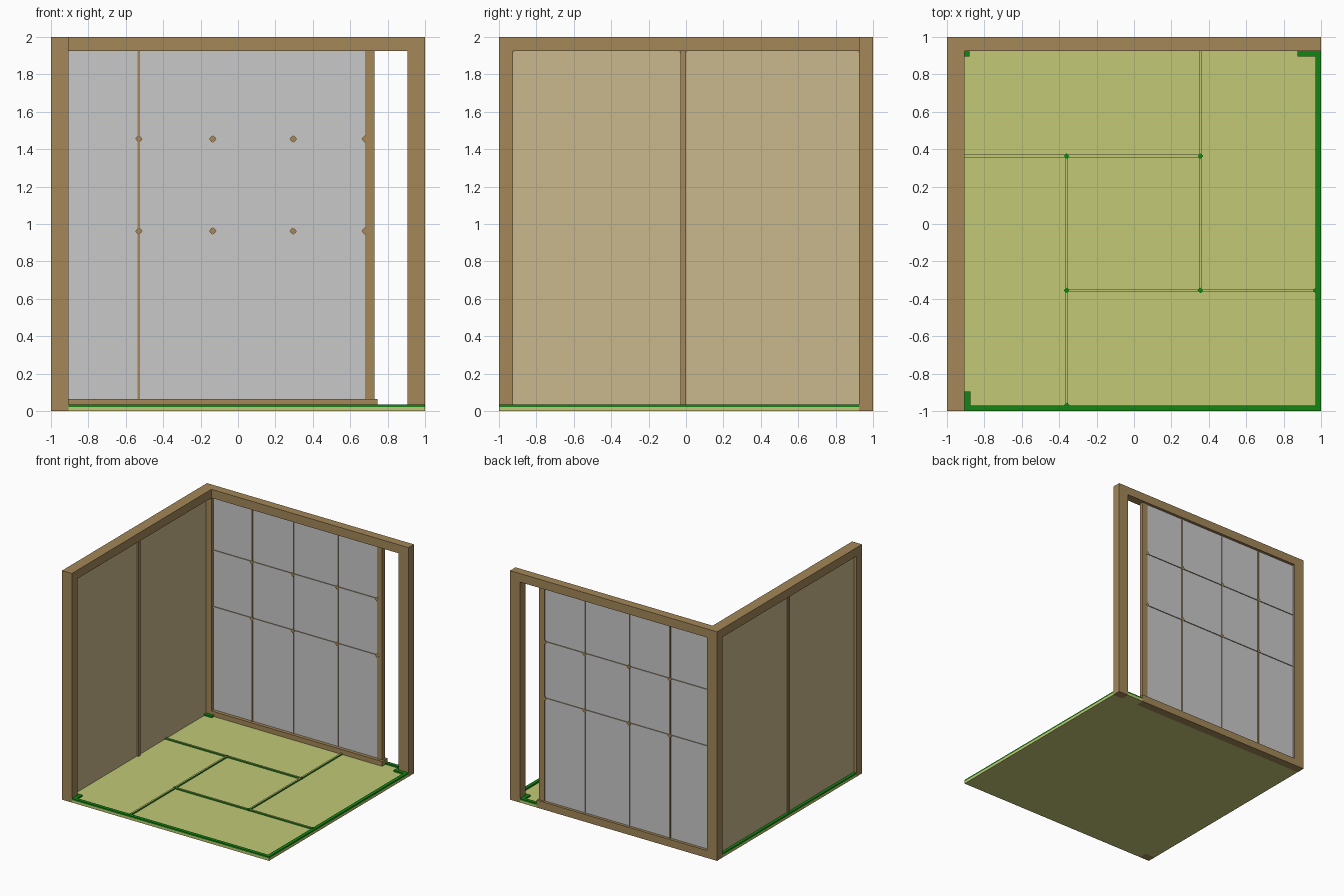
import bpy, bmesh
from mathutils import Vector

if "Cube" in bpy.data.objects:
    bpy.data.objects.remove(bpy.data.objects["Cube"])


def mat(name, rgb):
    m = bpy.data.materials.new(name)
    m.diffuse_color = (*rgb, 1)
    m.use_nodes = True
    m.node_tree.nodes["Principled BSDF"].inputs["Base Color"].default_value = m.diffuse_color
    return m


WOOD = mat("brown wood", (0.366, 0.242, 0.098))
FUSUMA = mat("tan panel", (0.585, 0.480, 0.262))
PAPER = mat("grey paper", (0.584, 0.584, 0.584))
STRAW = mat("yellow green straw", (0.539, 0.585, 0.178))
GREEN = mat("green trim", (0.007, 0.235, 0.007))


def prism(name, pts, vec, main, face_mat=None, axis=None):
    """Extrude a closed outline; faces looking along axis may get face_mat."""
    bm = bmesh.new()
    f = bm.faces.new([bm.verts.new(p) for p in pts])
    r = bmesh.ops.extrude_face_region(bm, geom=[f])
    for v in r["geom"]:
        if isinstance(v, bmesh.types.BMVert):
            v.co += Vector(vec)
    bmesh.ops.recalc_face_normals(bm, faces=bm.faces)
    if face_mat:
        for f in bm.faces:
            if abs(f.normal[axis]) > 0.9:
                f.material_index = 1
    me = bpy.data.meshes.new(name)
    bm.to_mesh(me)
    bm.free()
    me.materials.append(main)
    if face_mat:
        me.materials.append(face_mat)
    ob = bpy.data.objects.new(name, me)
    bpy.context.collection.objects.link(ob)
    return ob


def box(name, x, y, z, main, face_mat=None, axis=None):
    pts = [(x[0], y[0], z[0]), (x[1], y[0], z[0]), (x[1], y[1], z[0]), (x[0], y[1], z[0])]
    return prism(name, pts, (0, 0, z[1] - z[0]), main, face_mat, axis)


PX, PY = 0.905, 0.925      # inner faces of the posts
BEAM = 1.925               # underside of the beams
FLOOR, TRIM = 0.022, 0.035  # mat surface and trim top

# posts and beams
box("back_left_post", (-1, -PX), (PY, 1), (0, BEAM), WOOD)
box("front_left_post", (-1, -PX), (-1, -PY), (0, BEAM), WOOD)
box("back_right_post", (PX, 1), (PY, 1), (0, BEAM), WOOD)
box("left_beam", (-1, -PX), (-1, PY), (BEAM, 2), WOOD)
box("back_beam", (-1, 1), (PY, 1), (BEAM, 2), WOOD)
box("back_sill", (-PX, 0.745), (PY, 1), (0, 0.065), WOOD)

# floor slab, notched round the posts and sill
outline = [(-PX, -1), (1, -1), (1, PY), (PX, PY), (PX, 1), (0.745, 1), (0.745, PY),
           (-1, PY), (-1, -PY), (-PX, -PY)]
prism("mat_floor", [(x, y, 0) for x, y in outline], (0, 0, FLOOR), STRAW)

# raised green border, wrapping the posts
z = (FLOOR, TRIM)
for i, (x, y) in enumerate([
        ((-PX, 1), (-1, -0.97)), ((0.97, 1), (-0.97, PY)), ((-1, -0.97), (-PY, PY)),
        ((-PX, -0.875), (-0.97, -0.895)), ((-0.97, -PX), (-PY, -0.895)),
        ((-0.97, -0.88), (0.895, PY)), ((0.875, 0.97), (0.895, PY)),
        ((0.875, PX), (PY, 0.97)), ((0.745, PX), (0.97, 1))]):
    box(f"floor_border_{i}", x, y, z, GREEN)

# ridges between mats: straw tops, green sides
W = 0.0075
for i, (x, y) in enumerate([
        ((-0.97, 0.355), (0.363 - W, 0.363 + W)), ((-0.36, 0.97), (-0.355 - W, -0.355 + W)),
        ((0.355 - W, 0.355 + W), (-0.355, PY)), ((-0.36 - W, -0.36 + W), (-0.97, 0.363))]):
    box(f"mat_ridge_{i}", x, y, z, GREEN, STRAW, 2)
R = 0.015
for i, (x, y) in enumerate([(0.355, 0.363), (-0.36, 0.363), (0.355, -0.355),
                            (-0.36, -0.355), (0.97, -0.355), (-0.36, -0.97)]):
    prism(f"mat_joint_{i}", [(x - R, y, FLOOR), (x, y - R, FLOOR), (x + R, y, FLOOR),
                             (x, y + R, FLOOR)], (0, 0, TRIM - FLOOR + 0.001), GREEN)

# left wall: two opaque sliding panels with a middle stile
box("left_wall_panels", (-0.975, -0.955), (-PY, PY), (FLOOR, BEAM), FUSUMA)
box("left_wall_stile", (-0.985, -0.94), (-0.03, 0.0), (FLOOR, BEAM), WOOD)
C = 0.015
for i, (y, s) in enumerate([(-PY, 1), (-0.03, -1), (0, 1), (PY, -1)]):
    prism(f"panel_corner_{i}", [(-0.98, y, BEAM), (-0.98, y + s * C, BEAM),
                                (-0.98, y + s * C * 0.3, BEAM - C * 0.3),
                                (-0.98, y, BEAM - C)], (0.03, 0, 0), WOOD)

# back wall: paper screen with edge stile
box("paper_screen", (-PX, 0.69), (0.955, 0.975), (0.06, BEAM), PAPER)
box("screen_stile", (0.68, 0.73), (0.947, 0.983), (0.06, BEAM), WOOD)

# screen lattice: grey faces, brown sides, brown joints
XS, ZS = (-0.53, -0.135, 0.295), (0.962, 1.455)
Y = (0.947, 0.983)
W = 0.006
for i, x in enumerate(XS):
    box(f"upright_bar_{i}", (x - W, x + W), Y, (0.06, BEAM), WOOD,
        PAPER if i else None, 1)
for i, h in enumerate(ZS):
    box(f"cross_bar_{i}", (-PX, 0.685), (Y[0] + 0.0005, Y[1] - 0.0005),
        (h - W, h + W), WOOD, PAPER, 1)
R = 0.021
joints = [(x, h) for x in XS for h in ZS] + [(0.68, h) for h in ZS]
for i, (x, h) in enumerate(joints):
    prism(f"bar_joint_{i}", [(x - R, 0.946, h), (x, 0.946, h - R), (x + R, 0.946, h),
                             (x, 0.946, h + R)], (0, 0.038, 0), WOOD)
